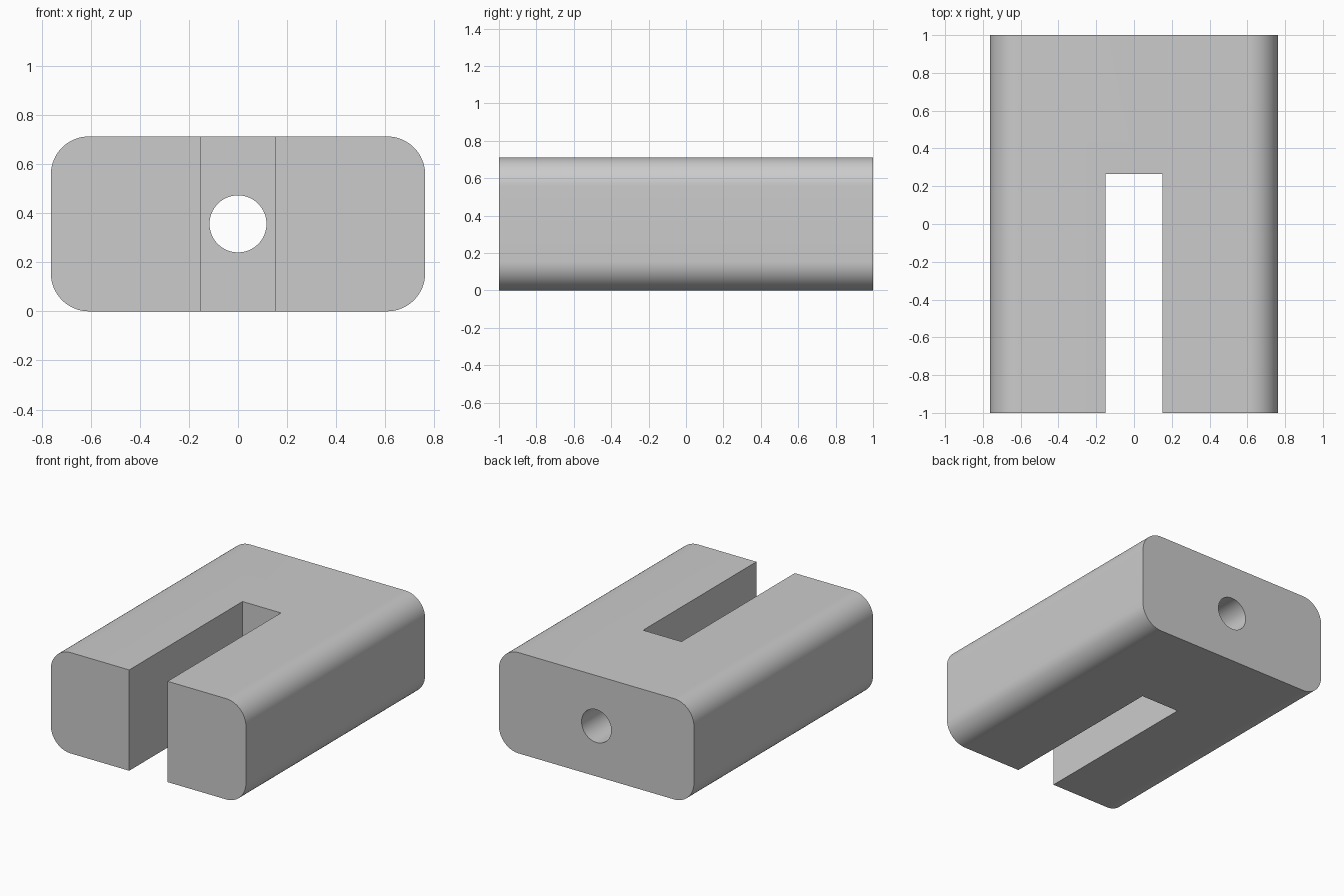
import bpy, bmesh
from math import pi, sin, cos, radians

if "Cube" in bpy.data.objects:
    bpy.data.objects.remove(bpy.data.objects["Cube"])

HALF_W, HEIGHT, RADIUS = 0.762, 0.712, 0.155
SLOT_HALF, SLOT_END, HOLE_R = 0.15, 0.265, 0.116
STEPS = 16


def prism(name, points, y0, y1):
    """Extrude an x-z outline from y0 to y1."""
    bm = bmesh.new()
    face = bm.faces.new([bm.verts.new((x, y0, z)) for x, z in points])
    ext = bmesh.ops.extrude_face_region(bm, geom=[face])["geom"]
    moved = [g for g in ext if isinstance(g, bmesh.types.BMVert)]
    bmesh.ops.translate(bm, verts=moved, vec=(0, y1 - y0, 0))
    bmesh.ops.recalc_face_normals(bm, faces=bm.faces)
    mesh = bpy.data.meshes.new(name)
    bm.to_mesh(mesh)
    bm.free()
    obj = bpy.data.objects.new(name, mesh)
    bpy.context.collection.objects.link(obj)
    return obj


def arc(cx, cz, r, start, sweep, steps):
    return [(cx + r * cos(start + sweep * i / steps),
             cz + r * sin(start + sweep * i / steps)) for i in range(steps + 1)]


# Rounded block
ix, lo, hi = HALF_W - RADIUS, RADIUS, HEIGHT - RADIUS
corners = [(ix, hi), (-ix, hi), (-ix, lo), (ix, lo)]
outline = [p for k, (x, z) in enumerate(corners)
           for p in arc(x, z, RADIUS, k * pi / 2, pi / 2, STEPS)]
block = prism("slotted_block", outline, -1, 1)

# Slot open at the front, and bore through the rear wall
slot = prism("slot_cutter", [(-SLOT_HALF, -0.2), (SLOT_HALF, -0.2),
                             (SLOT_HALF, HEIGHT + 0.2), (-SLOT_HALF, HEIGHT + 0.2)],
             -1.2, SLOT_END)
bore = prism("bore_cutter", arc(0, HEIGHT / 2, HOLE_R, 0, 2 * pi, 64)[:-1], 0, 1.2)

bpy.context.view_layer.objects.active = block
block.select_set(True)
for cutter in (slot, bore):
    cutter.hide_render = True
    mod = block.modifiers.new(cutter.name, "BOOLEAN")
    mod.operation, mod.solver, mod.object = "DIFFERENCE", "EXACT", cutter
    bpy.ops.object.modifier_apply(modifier=mod.name)
    bpy.data.objects.remove(cutter)

bpy.ops.object.shade_smooth_by_angle(angle=radians(30))
